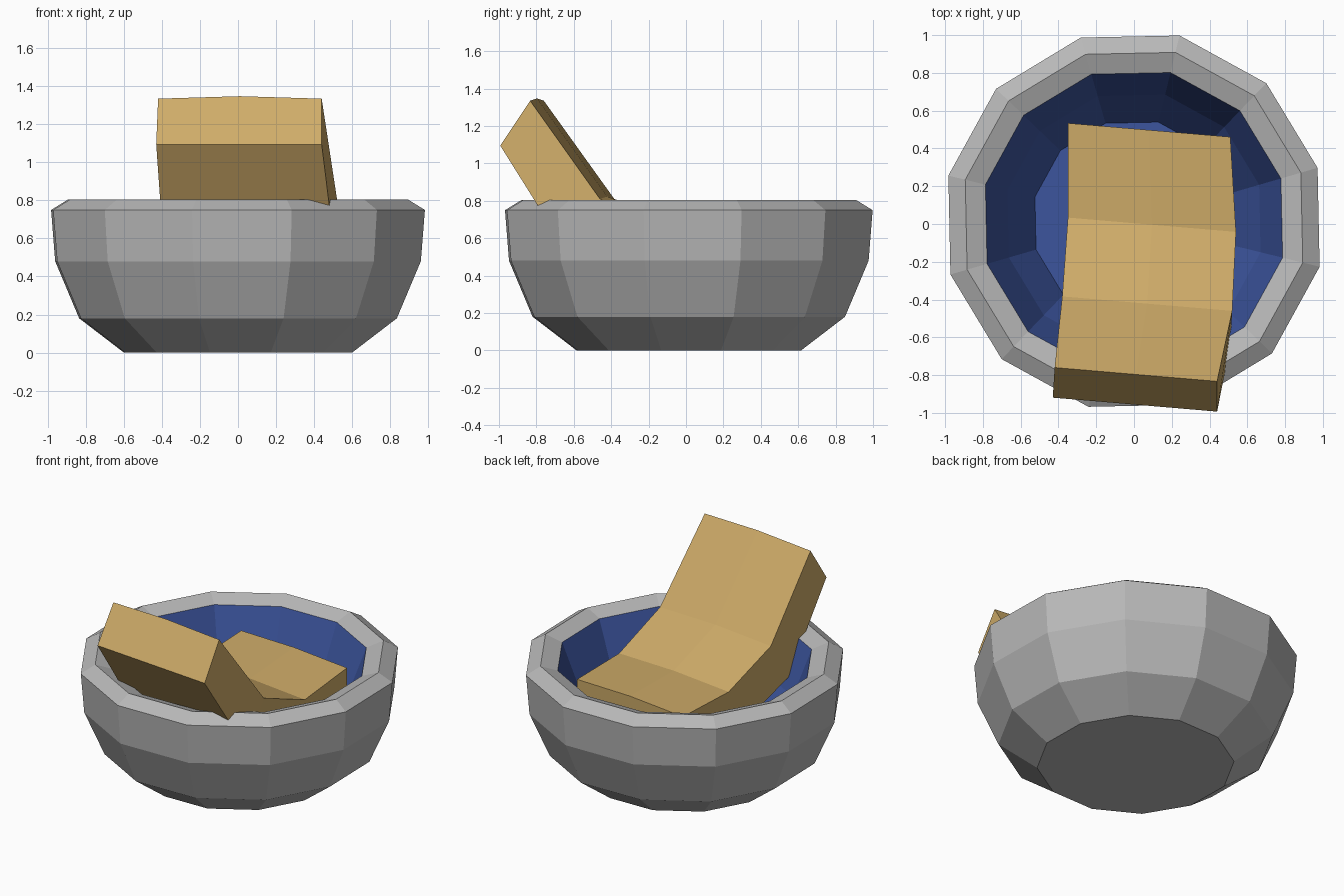
import bpy, bmesh, math

cube = bpy.data.objects.get("Cube")
if cube:
    bpy.data.objects.remove(cube, do_unlink=True)


def material(name, rgb):
    m = bpy.data.materials.new(name)
    m.use_nodes = True
    m.diffuse_color = (*rgb, 1)
    m.node_tree.nodes["Principled BSDF"].inputs["Base Color"].default_value = (*rgb, 1)
    return m


def finish(name, bm, *mats):
    bmesh.ops.recalc_face_normals(bm, faces=bm.faces)
    mesh = bpy.data.meshes.new(name)
    bm.to_mesh(mesh)
    bm.free()
    for m in mats:
        mesh.materials.append(m)
    obj = bpy.data.objects.new(name, mesh)
    bpy.context.collection.objects.link(obj)
    return obj


grey = material("stone_grey", (0.48, 0.48, 0.48))
blue = material("glaze_blue", (0.045, 0.09, 0.34))
tan = material("wood_tan", (0.62, 0.41, 0.14))

# Bowl: twelve-sided turned profile, outside base up over the rim to the floor
SIDES = 12
TURN = math.radians(16.2)
profile = [(0.618, 0), (0.86, 0.18), (0.99, 0.48), (1.012, 0.75),
           (0.92, 0.805), (0.81, 0.765), (0.69, 0.45), (0.54, 0.2)]
FIRST_BLUE = 5  # profile step where the glazed lining starts
bm = bmesh.new()
rings = []
for r, z in profile:
    angles = [TURN + math.tau * i / SIDES for i in range(SIDES)]
    rings.append([bm.verts.new((r * math.cos(a), 0.015 + r * math.sin(a), z))
                  for a in angles])
for step, (low, high) in enumerate(zip(rings, rings[1:])):
    for i in range(SIDES):
        j = (i + 1) % SIDES
        face = bm.faces.new((low[i], low[j], high[j], high[i]))
        face.material_index = int(step >= FIRST_BLUE)
bm.faces.new(rings[0])
bm.faces.new(rings[-1]).material_index = 1
finish("bowl", bm, grey, blue)

# Bent board: cross rows from the back end to the raised front end
# (left x, right x, y, z) for the upper and lower surfaces
upper = [(-0.35, 0.51, 0.50, 0.665), (-0.35, 0.54, 0.0, 0.645),
         (-0.38, 0.52, -0.42, 0.81), (-0.42, 0.44, -0.80, 1.335)]
lower = [(-0.35, 0.51, 0.50, 0.37), (-0.35, 0.53, -0.1, 0.35),
         (-0.39, 0.51, -0.60, 0.53), (-0.43, 0.44, -0.96, 1.095)]


def board_row(bm, x0, x1, y, z, crown):
    xs = (x0, (x0 + x1) / 2, x1)
    return [bm.verts.new((x, y - 0.085 * (x - 0.05), z + crown * (k == 1)))
            for k, x in enumerate(xs)]


bm = bmesh.new()
loops = []
for top, bottom in zip(upper, lower):
    loops.append(board_row(bm, *top, 0.013) + board_row(bm, *bottom, 0)[::-1])
for a, b in zip(loops, loops[1:]):
    for i in range(len(a)):
        j = (i + 1) % len(a)
        bm.faces.new((a[i], a[j], b[j], b[i]))
for end in (loops[0], loops[-1]):
    bm.faces.new(end)
finish("bent_board", bm, tan)
